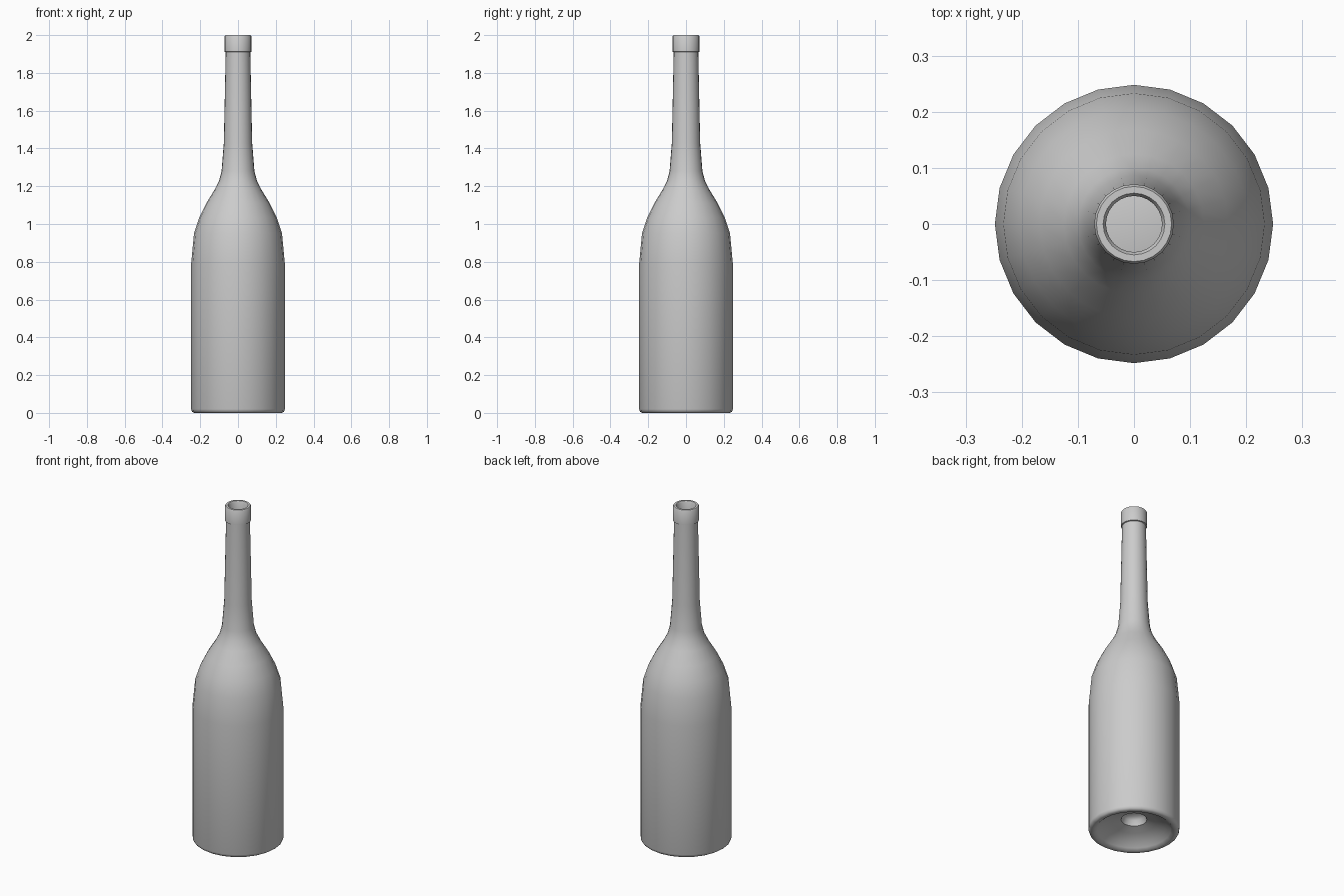
import bpy, bmesh, math

if "Cube" in bpy.data.objects:
    bpy.data.objects.remove(bpy.data.objects["Cube"])

SIDES = 24

# Closed wall profile (radius, height): punt centre, outside, lip, inside, inner floor
outside = [(0, 0.125), (0.045, 0.12), (0.06, 0.105), (0.07, 0.075), (0.12, 0.058),
           (0.175, 0.035), (0.2, 0.012), (0.215, 0.0), (0.233, 0.0), (0.244, 0.007),
           (0.248, 0.02), (0.248, 0.79), (0.233, 0.95), (0.205, 1.035), (0.168, 1.11),
           (0.125, 1.18), (0.1, 1.23), (0.087, 1.28), (0.075, 1.43), (0.065, 1.91)]
lip = [(0.071, 1.912), (0.071, 1.994), (0.067, 2.0), (0.055, 2.0), (0.05, 1.992)]
inside = [(0.05, 1.91), (0.058, 1.43), (0.07, 1.28), (0.085, 1.225), (0.152, 1.1),
          (0.19, 1.025), (0.217, 0.945), (0.232, 0.79), (0.232, 0.05),
          (0.2, 0.04), (0.12, 0.08), (0.08, 0.1), (0.06, 0.135), (0, 0.145)]


def lathe(name, profile):
    bm = bmesh.new()
    rings = []
    for r, z in profile:
        count = SIDES if r > 0 else 1
        rings.append([bm.verts.new((r * math.cos(2 * math.pi * i / SIDES),
                                    r * math.sin(2 * math.pi * i / SIDES), z))
                      for i in range(count)])
    for a, b in zip(rings, rings[1:]):
        for i in range(SIDES):
            j = (i + 1) % SIDES
            if len(a) == 1:
                bm.faces.new((a[0], b[j], b[i]))
            elif len(b) == 1:
                bm.faces.new((a[i], a[j], b[0]))
            else:
                bm.faces.new((a[i], a[j], b[j], b[i]))
    bmesh.ops.recalc_face_normals(bm, faces=bm.faces)
    mesh = bpy.data.meshes.new(name)
    bm.to_mesh(mesh)
    bm.free()
    obj = bpy.data.objects.new(name, mesh)
    bpy.context.collection.objects.link(obj)
    bpy.ops.object.select_all(action='DESELECT')
    obj.select_set(True)
    bpy.context.view_layer.objects.active = obj
    bpy.ops.object.shade_smooth_by_angle(angle=math.radians(50))
    return obj


# Hollow glass bottle with collar and indented base
lathe("bottle", outside + lip + inside)
